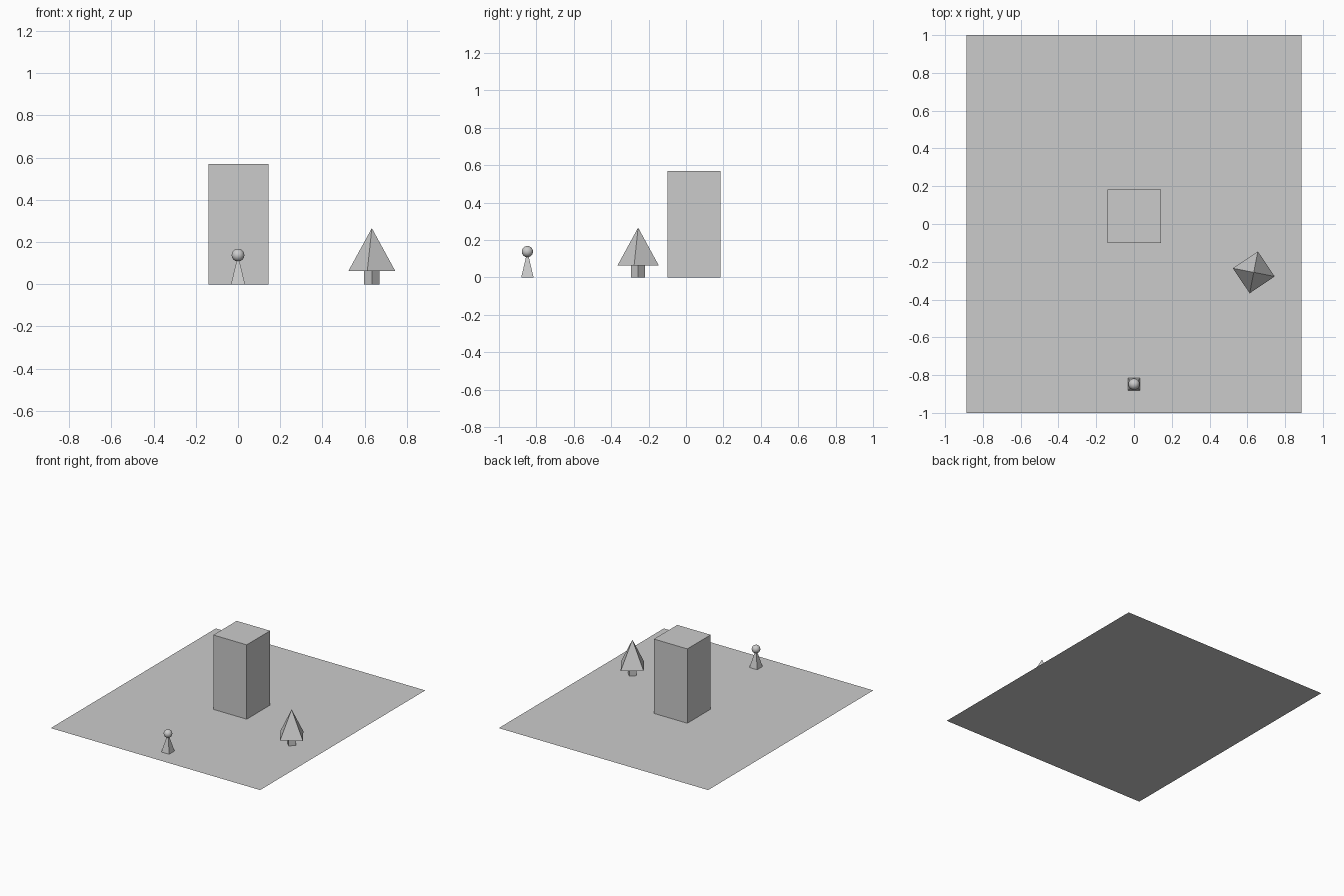
import bpy
from math import radians, sqrt

if "Cube" in bpy.data.objects:
    bpy.data.objects.remove(bpy.data.objects["Cube"])


def pyramid(name, x, y, z0, z1, r_bottom, r_top, angle):
    """Four-sided flat-faced cone or prism; angle turns its first corner from +x."""
    bpy.ops.mesh.primitive_cone_add(vertices=4, radius1=r_bottom, radius2=r_top,
                                    depth=z1 - z0, location=(x, y, (z0 + z1) / 2))
    ob = bpy.context.object
    ob.name = name
    ob.rotation_euler.z = radians(angle)
    return ob


# Flat ground sheet
bpy.ops.mesh.primitive_plane_add(size=2)
ground = bpy.context.object
ground.name = "ground_sheet"
ground.scale = (0.888, 1, 1)

# Central block
bpy.ops.mesh.primitive_cube_add(size=1, location=(0.002, 0.042, 0.285))
block = bpy.context.object
block.name = "tower_block"
block.scale = (0.283, 0.283, 0.57)

# Tree: square trunk and pyramid crown
pyramid("tree_trunk", 0.634, -0.256, 0, 0.063, 0.037, 0.037, 0)
pyramid("tree_crown", 0.634, -0.256, 0.063, 0.266, 0.113, 0, -11)

# Figure: pyramid body and ball head
pyramid("figure_body", 0, -0.848, 0, 0.14, 0.033 * sqrt(2), 0, 45)
bpy.ops.mesh.primitive_uv_sphere_add(segments=32, ring_count=16, radius=0.03,
                                     location=(0, -0.848, 0.138))
bpy.context.object.name = "figure_head"
bpy.ops.object.shade_smooth()
